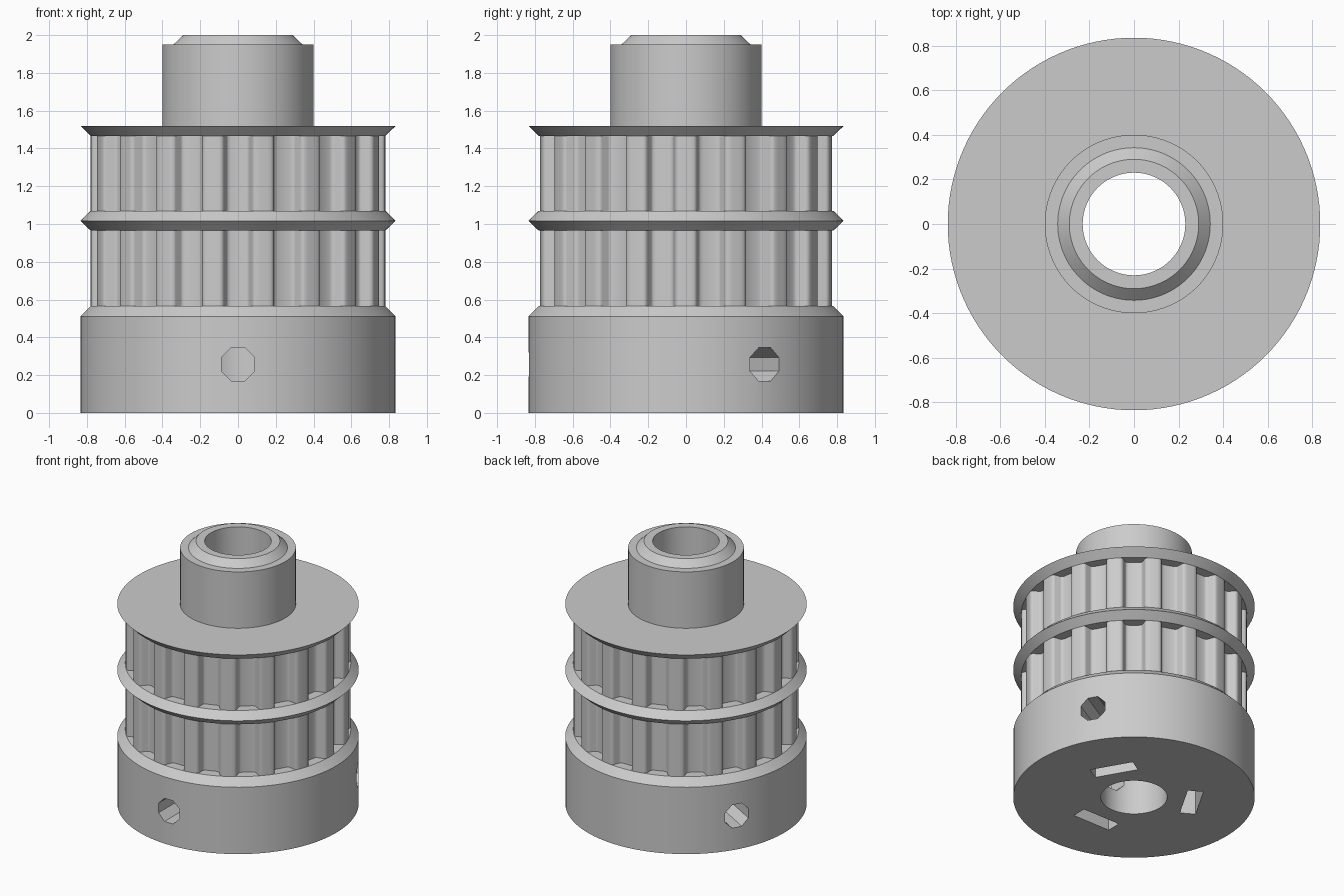
import bpy, bmesh, math
from mathutils import Matrix, Vector

cube = bpy.data.objects.get("Cube")
if cube:
    bpy.data.objects.remove(cube, do_unlink=True)

grey = bpy.data.materials.new("plain grey")
grey.use_nodes = True
grey.diffuse_color = (0.6, 0.6, 0.6, 1)
grey.node_tree.nodes["Principled BSDF"].inputs["Base Color"].default_value = (0.6, 0.6, 0.6, 1)

TEETH = 18
BORE, RIM, TOOTH, CORE = 0.23, 0.835, 0.78, 0.70
SCREW_Z = 0.257
SCREW_ANGLES = [math.radians(a) for a in (-90, 30, 150)]


def make_object(name, bm):
    bmesh.ops.recalc_face_normals(bm, faces=bm.faces)
    mesh = bpy.data.meshes.new(name)
    bm.to_mesh(mesh)
    bm.free()
    mesh.materials.append(grey)
    obj = bpy.data.objects.new(name, mesh)
    bpy.context.collection.objects.link(obj)
    return obj


def bridge(bm, rings, closed):
    """Join rings of equal length with quads."""
    pairs = list(zip(rings, rings[1:]))
    if closed:
        pairs.append((rings[-1], rings[0]))
    for a, b in pairs:
        n = len(a)
        for i in range(n):
            j = (i + 1) % n
            bm.faces.new((a[i], a[j], b[j], b[i]))


def lathe(name, profile, segments=120):
    bm = bmesh.new()
    turns = [2 * math.pi * i / segments for i in range(segments)]
    rings = [[bm.verts.new((r * math.cos(t), r * math.sin(t), z)) for t in turns]
             for r, z in profile]
    bridge(bm, rings, True)
    return make_object(name, bm)


def radial_cutter(name, outline, r0, r1, angle):
    """Extrude a (sideways, height) outline outwards along a radius."""
    bm = bmesh.new()
    rings = [[bm.verts.new((r, u, z)) for u, z in outline] for r in (r0, r1)]
    bridge(bm, rings, False)
    for ring in rings:
        bm.faces.new(ring)
    bm.transform(Matrix.Rotation(angle, 4, 'Z'))
    cutter = make_object(name, bm)
    cutter.hide_render = True
    cutter.hide_set(True)
    return cutter


def smooth(obj):
    bpy.ops.object.select_all(action='DESELECT')
    obj.select_set(True)
    bpy.context.view_layer.objects.active = obj
    bpy.ops.object.shade_smooth_by_angle(angle=math.radians(28))


# Hub, flanges and boss turned as one piece
body = lathe("pulley_body", [
    (BORE, 0), (RIM, 0), (RIM, 0.51), (TOOTH, 0.565),
    (CORE, 0.565), (CORE, 0.965), (TOOTH, 0.965), (RIM, 1.017), (TOOTH, 1.07),
    (CORE, 1.07), (CORE, 1.465), (TOOTH, 1.465), (RIM, 1.52),
    (0.40, 1.52), (0.40, 1.95), (0.342, 1.95), (0.29, 2), (BORE, 2)])

# Grub screw holes and nut slots
octagon = [(0.0955 * math.cos(math.pi * (k + 0.5) / 4),
            SCREW_Z + 0.0955 * math.sin(math.pi * (k + 0.5) / 4)) for k in range(8)]
nut = [(-0.157, -0.1), (0.157, -0.1), (0.157, SCREW_Z + 0.09),
       (0, SCREW_Z + 0.18), (-0.157, SCREW_Z + 0.09)]
cutters = []
for angle in SCREW_ANGLES:
    cutters.append(radial_cutter("screw_hole_cutter", octagon, 0.1, 1.0, angle))
    cutters.append(radial_cutter("nut_slot_cutter", nut, 0.35, 0.46, angle))
bpy.context.view_layer.objects.active = body
body.select_set(True)
for cutter in cutters:
    mod = body.modifiers.new("cut", 'BOOLEAN')
    mod.operation = 'DIFFERENCE'
    mod.solver = 'EXACT'
    mod.object = cutter
    bpy.ops.object.modifier_apply(modifier=mod.name)
for cutter in cutters:
    bpy.data.objects.remove(cutter, do_unlink=True)
smooth(body)

# Belt groove section: (half width, depth) from mouth to floor
groove = [(0.097, 0), (0.0864, 0.0024), (0.078, 0.009), (0.0743, 0.0152),
          (0.0602, 0.0517), (0.0566, 0.058), (0.0512, 0.0627), (0.0372, 0.0669)]
mouth = math.sqrt(TOOTH ** 2 - groove[0][0] ** 2)
section = [(mouth - d, -w) for w, d in groove] + [(mouth - d, w) for w, d in reversed(groove)]
half = math.asin(groove[0][0] / TOOTH)
pitch = 2 * math.pi / TEETH
for k in (1, 2, 3):
    a = half + (pitch - 2 * half) * k / 4
    section.append((TOOTH * math.cos(a), TOOTH * math.sin(a)))
loop = []
for i in range(TEETH):
    turn = Matrix.Rotation(-math.pi / 2 + i * pitch, 3, 'Z')
    loop += [turn @ Vector((x, y, 0)) for x, y in section]

# Two toothed bands
for name, z0, z1 in (("lower_toothed_band", 0.565, 0.965), ("upper_toothed_band", 1.07, 1.465)):
    bm = bmesh.new()
    rings = [[bm.verts.new((p.x, p.y, z)) for p in loop] for z in (z0, z1)]
    bridge(bm, rings, False)
    smooth(make_object(name, bm))
